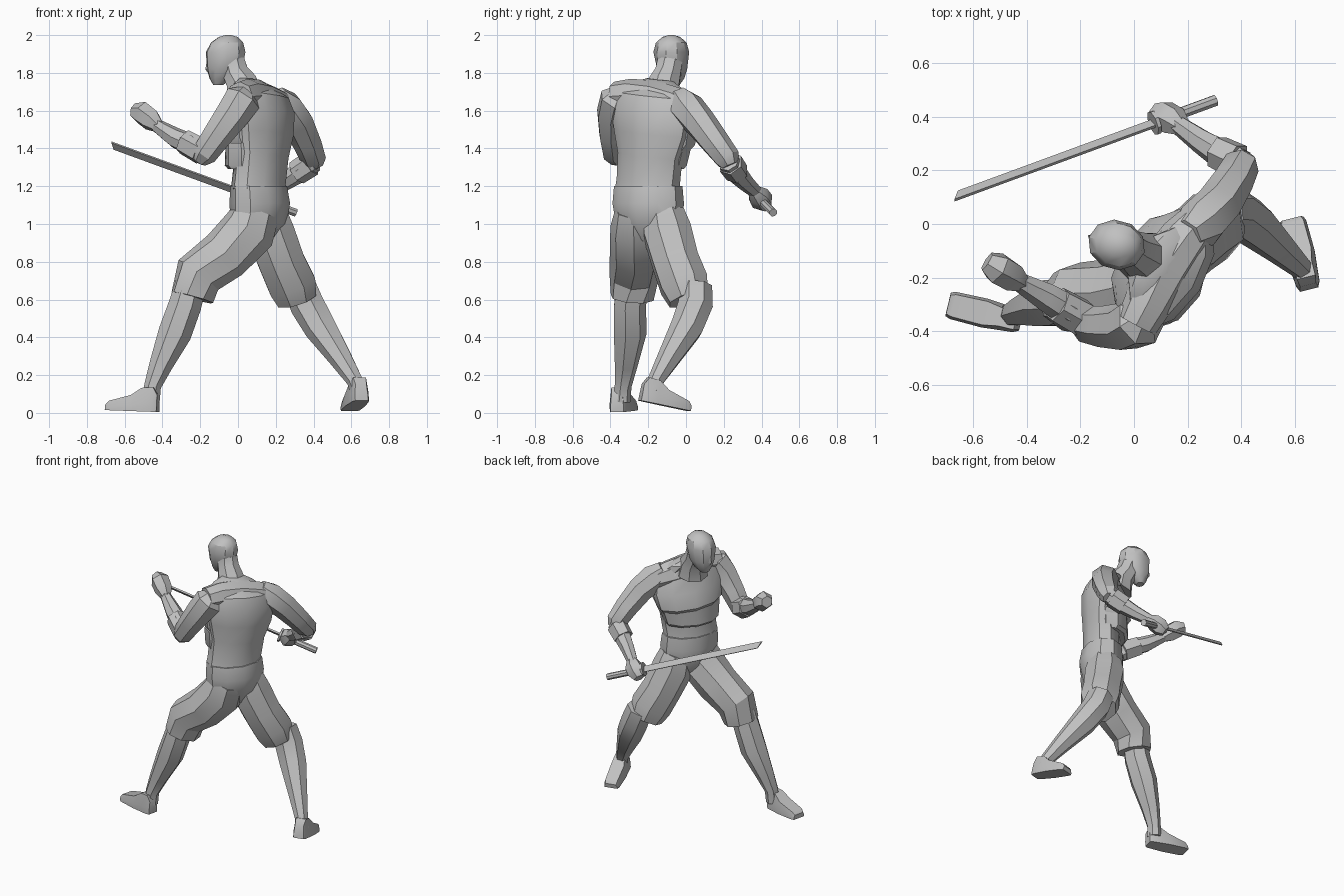
import bpy
import bmesh
from math import sin, cos, pi, radians
from mathutils import Vector

cube = bpy.data.objects.get("Cube")
if cube:
    bpy.data.objects.remove(cube, do_unlink=True)

# One plain clay colour for everything
clay = bpy.data.materials.new("clay_grey")
clay.use_nodes = True
colour = (0.53, 0.53, 0.53, 1)
clay.diffuse_color = colour
clay.node_tree.nodes["Principled BSDF"].inputs["Base Color"].default_value = colour


def loft(name, rings, smooth=32):
    """Skin a list of equal-length point rings and cap both ends."""
    bm = bmesh.new()
    loops = [[bm.verts.new(point) for point in ring] for ring in rings]
    count = len(loops[0])
    for low, high in zip(loops, loops[1:]):
        for i in range(count):
            j = (i + 1) % count
            bm.faces.new((low[i], low[j], high[j], high[i]))
    bm.faces.new(loops[0][::-1])
    bm.faces.new(loops[-1])
    bmesh.ops.recalc_face_normals(bm, faces=bm.faces)
    mesh = bpy.data.meshes.new(name)
    bm.to_mesh(mesh)
    bm.free()
    mesh.materials.append(clay)
    obj = bpy.data.objects.new(name, mesh)
    bpy.context.collection.objects.link(obj)
    bpy.ops.object.select_all(action="DESELECT")
    obj.select_set(True)
    bpy.context.view_layer.objects.active = obj
    bpy.ops.object.shade_smooth_by_angle(angle=radians(smooth))
    return obj


def limb(name, stations, sides=7, ref=(0.3, 0.9, 0.2)):
    """Tube through (x, y, z, radius) stations, rings square to the path."""
    points = [Vector(s[:3]) for s in stations]
    rings = []
    for k, (centre, station) in enumerate(zip(points, stations)):
        ahead = points[min(k + 1, len(points) - 1)]
        behind = points[max(k - 1, 0)]
        along = (ahead - behind).normalized()
        u = along.cross(Vector(ref)).normalized()
        v = along.cross(u)
        radius = station[3] * 1.05
        rings.append([centre + radius * (u * cos(2 * pi * i / sides)
                                         + v * sin(2 * pi * i / sides))
                      for i in range(sides)])
    return loft(name, rings)


def trunk(name, stations, yaw, sides=10, tilt=0.0):
    """Stack of level ovals: (x, y, z, half width, half depth); yaw turns them."""
    side = Vector((cos(radians(yaw)), sin(radians(yaw)), -tilt))
    front = Vector((-sin(radians(yaw)), cos(radians(yaw)), 0))
    rings = []
    for x, y, z, width, depth in stations:
        ring = []
        for i in range(sides):
            a = 2 * pi * (i + 0.5) / sides
            ring.append(Vector((x, y, z)) + 1.04 * (side * width * cos(a) + front * depth * sin(a)))
        rings.append(ring)
    return loft(name, rings)


def foot(name, heel, toe):
    """Wedge shoe running from heel to toe, high at the ankle."""
    heel, toe = Vector(heel), Vector(toe)
    along = (toe - heel).normalized()
    across = along.cross(Vector((0, 0, 1))).normalized()
    up = across.cross(along)
    rings = []
    for t, height, bottom, top in ((0, .09, .035, .03), (.08, .13, .045, .035),
                                   (.3, .125, .05, .035), (.5, .085, .055, .045),
                                   (.93, .05, .052, .042), (1, .03, .045, .036)):
        base = heel.lerp(toe, t)
        rings.append([base - across * bottom, base + across * bottom,
                      base + across * bottom + up * height * .35,
                      base + across * top + up * height,
                      base - across * top + up * height,
                      base - across * bottom + up * height * .35])
    return loft(name, rings)


# Head and neck
trunk("head", [(-.105, -.065, 1.735, .03, .025), (-.09, -.067, 1.77, .055, .06),
               (-.073, -.073, 1.82, .075, .092), (-.065, -.078, 1.91, .09, .104),
               (-.058, -.078, 1.96, .078, .085), (-.052, -.078, 1.99, .045, .05),
               (-.052, -.078, 2.0, .015, .015)], yaw=75)
limb("nose", [(-.15, -.05, 1.88, .012), (-.155, -.05, 1.82, .018),
              (-.145, -.05, 1.8, .012)], sides=4)
limb("neck", [(.04, -.13, 1.66, .1), (.02, -.115, 1.75, .083),
              (-.012, -.095, 1.8, .07), (-.03, -.085, 1.86, .068)], sides=8)

# Torso: plain V-shaped back, with a stepped rib band and chest in front
trunk("back", [(.11, -.2, 1.17, .185, .125), (.11, -.2, 1.22, .175, .12),
               (.125, -.19, 1.36, .18, .118), (.135, -.18, 1.48, .215, .125),
               (.135, -.18, 1.6, .235, .125), (.125, -.18, 1.68, .21, .105),
               (.08, -.155, 1.735, .14, .08), (.06, -.14, 1.765, .07, .055)],
      yaw=58, tilt=.1)
trunk("rib_band", [(.085, -.175, 1.29, .17, .115), (.08, -.17, 1.31, .182, .128),
                   (.09, -.16, 1.43, .205, .125)], yaw=58)
trunk("chest", [(.095, -.165, 1.4, .19, .12), (.085, -.155, 1.44, .215, .14),
                (.1, -.155, 1.55, .235, .13), (.115, -.17, 1.65, .215, .105),
                (.085, -.155, 1.72, .13, .07)], yaw=57, tilt=.1)
limb("shoulder_yoke", [(.01, -.375, 1.675, .075), (.05, -.3, 1.68, .085),
                       (.11, -.17, 1.655, .1), (.19, -.055, 1.63, .09),
                       (.24, .005, 1.61, .075)], sides=8, ref=(0, 0, 1))

# Shorts
trunk("pelvis", [(.11, -.2, 1.2, .185, .13), (.115, -.2, 1.11, .192, .142),
                 (.11, -.195, 1.0, .18, .13), (.1, -.195, .91, .1, .08)], yaw=62)
limb("front_thigh", [(.1, -.25, 1.07, .12), (.06, -.255, .97, .14),
                     (-.07, -.265, .835, .132), (-.21, -.275, .73, .126),
                     (-.242, -.285, .61, .112)], sides=8)
limb("rear_thigh", [(.15, -.12, 1.06, .11), (.17, -.1, .96, .13),
                    (.23, -.055, .8, .125), (.285, -.01, .68, .13),
                    (.31, .015, .6, .108)], sides=8)

# Lower legs and feet
limb("front_calf", [(-.25, -.29, .68, .08), (-.28, -.3, .57, .085),
                    (-.335, -.3, .42, .086), (-.41, -.32, .25, .06),
                    (-.452, -.335, .14, .044), (-.46, -.34, .06, .045)])
limb("rear_calf", [(.33, .05, .67, .085), (.37, .05, .57, .09),
                   (.44, .005, .45, .085), (.545, -.09, .29, .06),
                   (.62, -.16, .17, .042), (.64, -.18, .11, .044)])
foot("front_foot", (-.425, -.365, .005), (-.695, -.3, .015))
foot("rear_foot", (.655, -.245, .065), (.59, .015, .01))

# Raised arm with clenched fist
limb("raised_upper_arm", [(.045, -.34, 1.7, .05), (.025, -.36, 1.66, .095),
                          (-.03, -.385, 1.58, .088), (-.11, -.385, 1.47, .076),
                          (-.18, -.375, 1.37, .066), (-.205, -.36, 1.335, .04)])
limb("raised_forearm", [(-.18, -.365, 1.36, .05), (-.25, -.32, 1.42, .058),
                        (-.33, -.27, 1.455, .052), (-.43, -.215, 1.52, .035)])
limb("raised_cuff", [(-.195, -.35, 1.385, .07), (-.285, -.3, 1.435, .066)], sides=6)
limb("raised_fist", [(-.42, -.22, 1.515, .033), (-.46, -.195, 1.55, .057),
                     (-.51, -.165, 1.59, .06), (-.55, -.14, 1.6, .038)], sides=6)

# Lowered arm gripping the sword
limb("sword_upper_arm", [(.2, -.04, 1.675, .06), (.25, .0, 1.62, .09),
                         (.315, .07, 1.54, .083), (.368, .155, 1.43, .074),
                         (.4, .22, 1.345, .066), (.405, .235, 1.31, .045)])
limb("sword_forearm", [(.4, .225, 1.33, .055), (.33, .26, 1.28, .056),
                       (.25, .31, 1.225, .045), (.16, .375, 1.165, .034)])
limb("sword_cuff", [(.385, .235, 1.32, .066), (.31, .27, 1.27, .063)], sides=6)
limb("sword_hand", [(.18, .36, 1.175, .034), (.15, .385, 1.15, .055),
                    (.11, .405, 1.12, .058), (.08, .42, 1.095, .035)], sides=6)

# Sword: handle, guard and a flat blade cut to a slanted point
pommel, tip = Vector((.305, .462, 1.06)), Vector((-.68, .1, 1.42))
along = (tip - pommel).normalized()


def on_sword(t, radius):
    return (*pommel.lerp(tip, t), radius)


limb("sword_handle", [on_sword(0, .021), on_sword(.23, .021)], sides=8)
limb("sword_guard", [on_sword(.225, .045), on_sword(.238, .045)], sides=8)
sideways = along.cross(Vector((0, 0, 1))).normalized()
upward = sideways.cross(along)
flat_normal = (sideways * .72 + upward * .69).normalized()
thick = flat_normal * .006
edge = flat_normal.cross(along).normalized() * .02
blade = []
for t, slant in ((.23, 0), (1, .035)):
    base = pommel.lerp(tip, t)
    upper = base + edge
    lower = base - edge - along * slant
    blade.append([upper + thick, upper - thick, lower - thick * .5, lower + thick * .5])
loft("sword_blade", blade)
